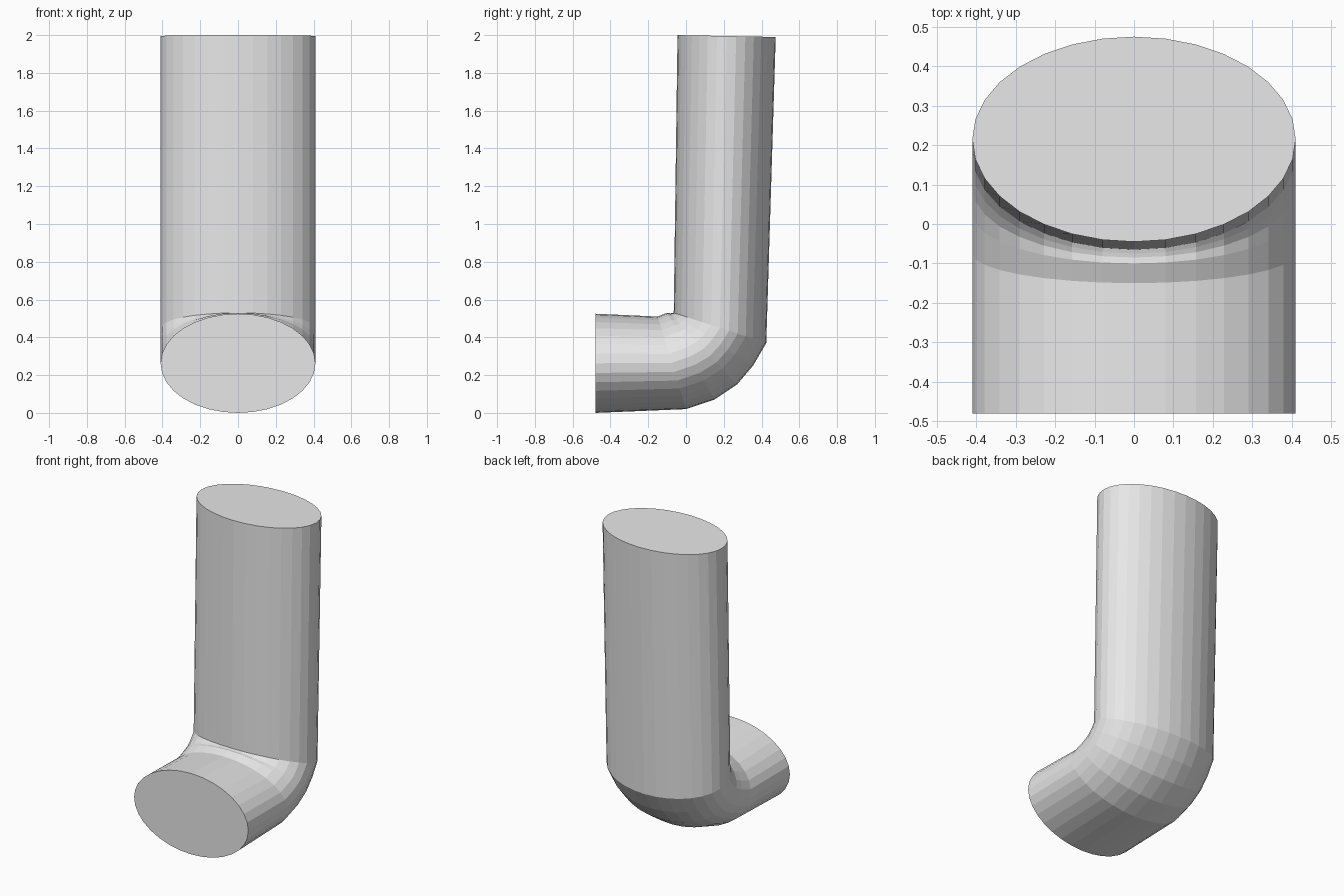
import bpy, bmesh, math
from mathutils import Vector

cube = bpy.data.objects.get("Cube")
if cube:
    bpy.data.objects.remove(cube, do_unlink=True)

SIDES = 32
HALF_WIDTH = 0.41

# Cross-sections along the pipe: (inner y, inner z), (outer y, outer z)
sections = [
    ((-0.48, 0.525), (-0.48, 0.0)),
    ((-0.15, 0.51), (0.0, 0.02)),
    ((-0.10, 0.53), (0.15, 0.07)),
    ((-0.085, 0.527), (0.27, 0.15)),
    ((-0.075, 0.528), (0.355, 0.25)),
    ((-0.065, 0.53), (0.425, 0.37)),
    ((-0.045, 2.0), (0.475, 1.99)),
]


def add_ring(bm, inner, outer):
    """Elliptical ring spanning the inner and outer edge of the bend."""
    a, b = Vector((0, *inner)), Vector((0, *outer))
    centre, half = (a + b) / 2, (a - b) / 2
    ring = []
    for i in range(SIDES):
        t = math.tau * i / SIDES
        side = Vector((HALF_WIDTH * math.sin(t), 0, 0))
        ring.append(bm.verts.new(centre + half * math.cos(t) + side))
    return ring


# Pipe walls and end caps
bm = bmesh.new()
rings = [add_ring(bm, inner, outer) for inner, outer in sections]
for r0, r1 in zip(rings, rings[1:]):
    for i in range(SIDES):
        j = (i + 1) % SIDES
        bm.faces.new((r0[i], r0[j], r1[j], r1[i]))
bm.faces.new(rings[0])
bm.faces.new(rings[-1])
bmesh.ops.recalc_face_normals(bm, faces=bm.faces[:])

mesh = bpy.data.meshes.new("elbow_pipe")
bm.to_mesh(mesh)
bm.free()
pipe = bpy.data.objects.new("elbow_pipe", mesh)
bpy.context.collection.objects.link(pipe)

# Plain grey material
grey = bpy.data.materials.new("light_grey")
grey.use_nodes = True
colour = (0.8, 0.8, 0.8, 1)
grey.diffuse_color = colour
grey.node_tree.nodes["Principled BSDF"].inputs["Base Color"].default_value = colour
mesh.materials.append(grey)
